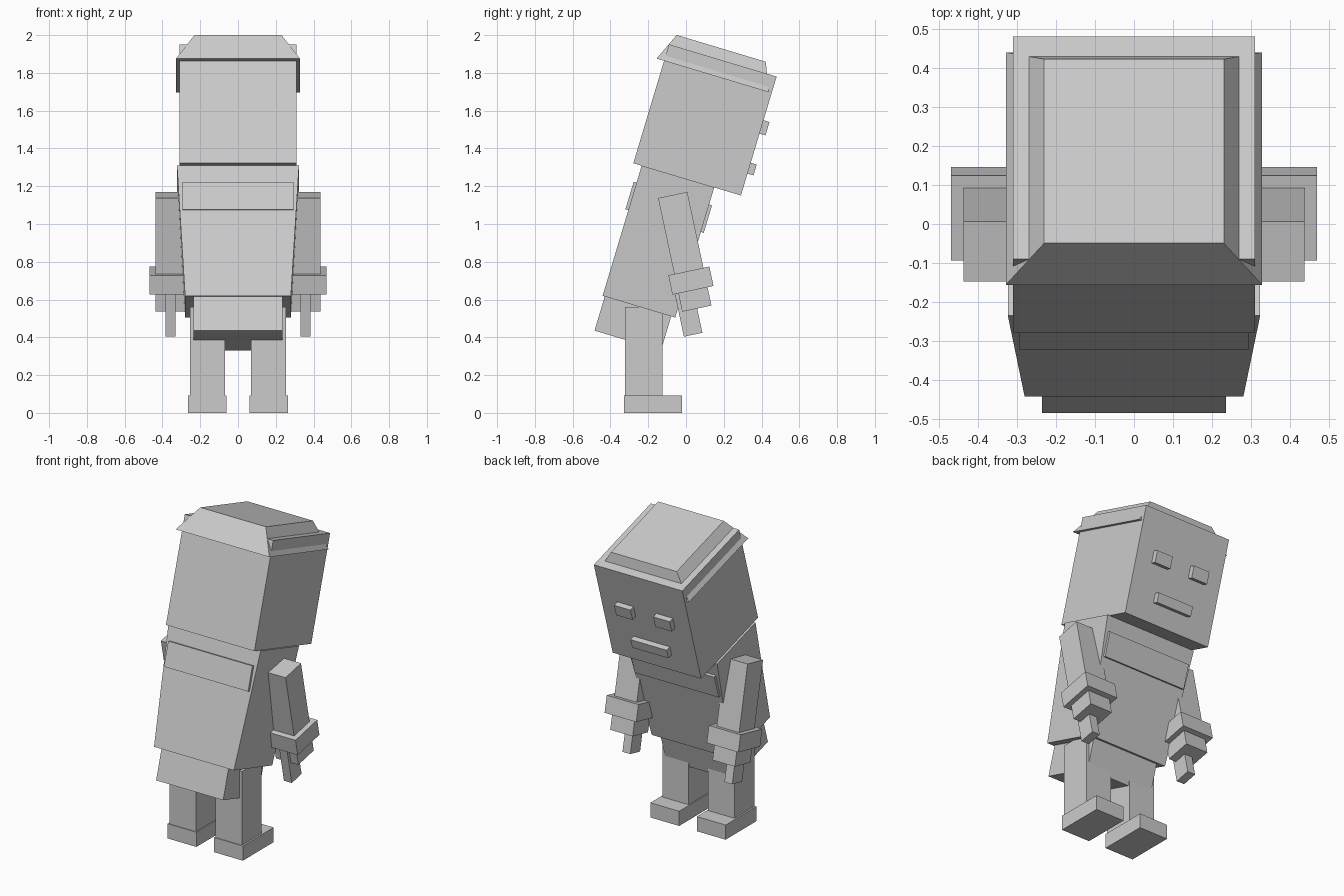
import bpy
import bmesh
import math
from mathutils import Matrix

cube = bpy.data.objects.get("Cube")
if cube:
    bpy.data.objects.remove(cube, do_unlink=True)

grey = bpy.data.materials.new("plain_grey")
grey.use_nodes = True
grey.diffuse_color = (0.6, 0.6, 0.6, 1)
grey.node_tree.nodes["Principled BSDF"].inputs["Base Color"].default_value = (0.6, 0.6, 0.6, 1)

LEAN = math.radians(-16.7)   # upper body leans
SWING = math.radians(12)     # arms swing


def block(name, x, y, z, angle=0.0, top_x=None, top_y=None):
    """Box between (min, max) ranges, optionally tapered to other ranges at its top."""
    bm = bmesh.new()
    bmesh.ops.create_cube(bm, size=1)
    for v in bm.verts:
        upper = v.co.z > 0
        rx = top_x if upper and top_x else x
        ry = top_y if upper and top_y else y
        v.co = (rx[v.co.x > 0], ry[v.co.y > 0], z[upper])
    bmesh.ops.transform(bm, matrix=Matrix.Rotation(angle, 4, 'X'), verts=bm.verts)
    bmesh.ops.recalc_face_normals(bm, faces=bm.faces)
    mesh = bpy.data.meshes.new(name)
    bm.to_mesh(mesh)
    bm.free()
    mesh.materials.append(grey)
    obj = bpy.data.objects.new(name, mesh)
    bpy.context.collection.objects.link(obj)
    return obj


def centred(half):
    return (-half, half)


def pair(name, x, y, z, angle=0.0):
    """Left and right copies of a box."""
    block("left_" + name, x, y, z, angle)
    block("right_" + name, (-x[1], -x[0]), y, z, angle)


# Leaning head, hat and face
block("head", centred(0.31), (-0.647, -0.052), (1.186, 1.843), LEAN)
block("hat", centred(0.328), (-0.688, -0.067), (1.752, 1.902), LEAN,
      top_x=centred(0.23), top_y=(-0.622, -0.13))
pair("eye", (0.08, 0.195), (-0.06, -0.019), (1.528, 1.602), LEAN)
block("mouth", centred(0.127), (-0.06, -0.019), (1.307, 1.367), LEAN)

# Leaning torso, chest band and hips
block("torso", centred(0.28), (-0.601, -0.2), (0.467, 1.187), LEAN, top_x=centred(0.323))
block("chest_band", centred(0.295), (-0.617, -0.184), (0.94, 1.092), LEAN)
block("hips", centred(0.235), (-0.589, -0.222), (0.278, 0.48), LEAN)

# Swinging arms with cuffs and fingers
pair("arm", (0.28, 0.437), (0.092, 0.25), (0.528, 1.143), SWING)
pair("cuff", (0.247, 0.469), (0.06, 0.282), (0.627, 0.732), SWING)
pair("finger", (0.33, 0.385), (0.073, 0.173), (0.397, 0.64), SWING)

# Upright legs and feet
pair("leg", (0.069, 0.253), (-0.323, -0.124), (0.05, 0.56))
pair("foot", (0.062, 0.264), (-0.328, -0.02), (0, 0.093))
